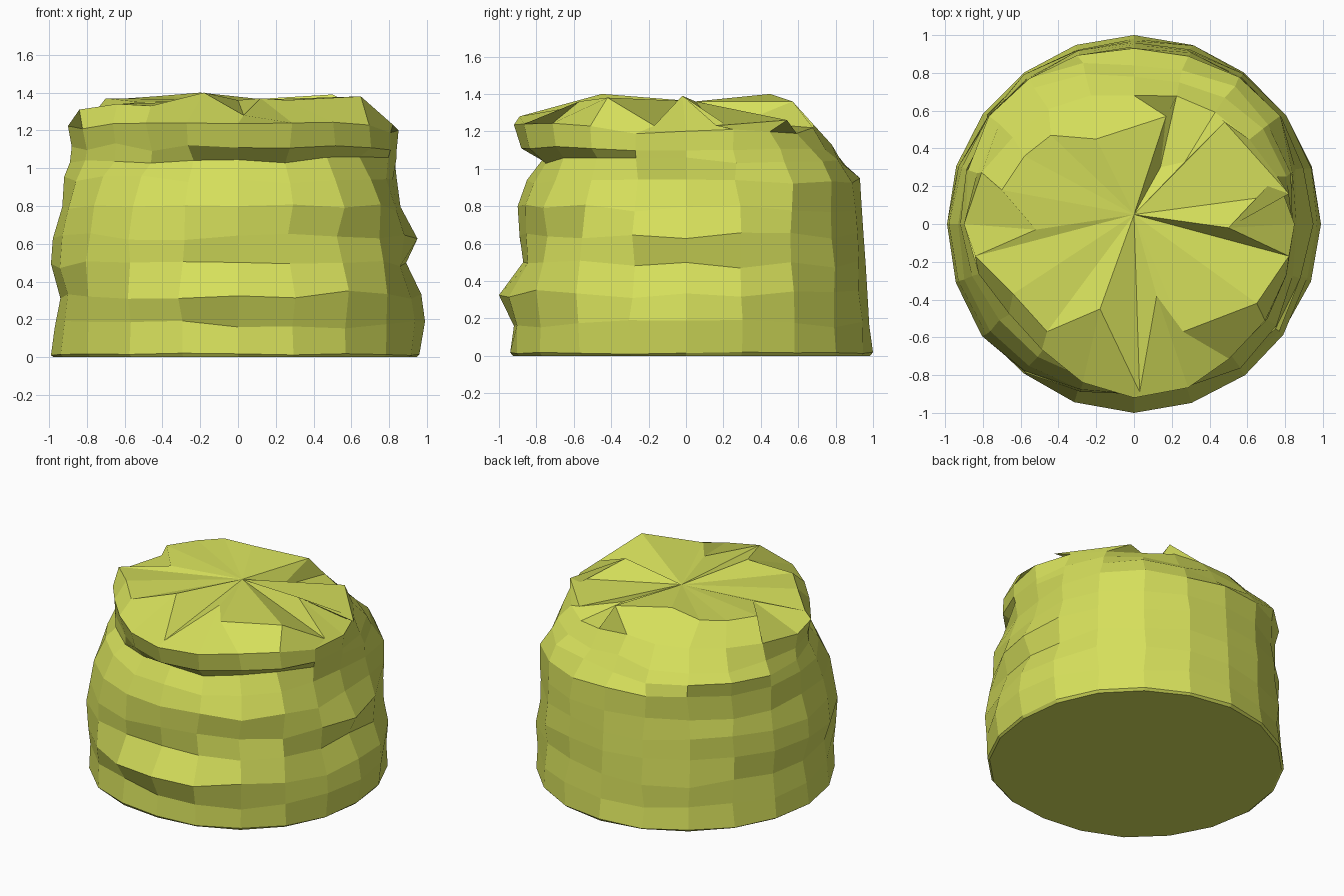
import bpy, bmesh, math, random

random.seed(11)
SIDES = 20

mat = bpy.data.materials.new("yellow green")
mat.diffuse_color = (0.67, 0.74, 0.105, 1)

# Ring heights and, for each, radii at right, back right, back, back left,
# left, front left, front, front right (45 degree steps)
RINGS = [
    (0.015, (0.96, 0.99, 1.00, 0.99, 0.99, 0.98, 0.94, 0.97)),
    (0.17, (0.99, 0.99, 0.98, 0.98, 0.97, 0.98, 0.92, 0.98)),
    (0.33, (0.97, 0.98, 0.97, 0.97, 0.94, 0.99, 1.00, 0.98)),
    (0.49, (0.89, 0.97, 0.96, 0.95, 0.99, 0.99, 0.87, 0.96)),
    (0.64, (0.95, 0.96, 0.95, 0.95, 0.98, 0.98, 0.89, 0.92)),
    (0.79, (0.86, 0.97, 0.94, 0.92, 0.93, 0.94, 0.90, 0.94)),
    (0.94, (0.82, 0.97, 0.93, 0.94, 0.92, 0.86, 0.85, 0.87)),
    (1.04, (0.84, 0.90, 0.84, 0.97, 0.89, 0.80, 0.77, 0.80)),
    (1.11, (0.84, 0.84, 0.78, 0.90, 0.88, 0.79, 0.88, 0.88)),
    (1.23, (0.85, 0.74, 0.68, 0.77, 0.90, 0.80, 0.92, 0.86)),
]
# Height change of the uppermost ring by the same directions
TOP_SHIFT = (-0.03, -0.05, -0.01, -0.02, 0.0, 0.0, 0.01, -0.01)

# Crumpled top: peaks, dips and the flap over the notch, anticlockwise from right
CREST = [
    (0.50, -0.02, 1.39), (0.82, 0.16, 1.23), (0.48, 0.54, 1.26), (0.27, 0.33, 1.27),
    (0.14, 0.30, 1.25), (0.17, 0.57, 1.36), (-0.20, 0.45, 1.40), (-0.44, 0.47, 1.38),
    (-0.58, 0.36, 1.37), (-0.70, 0.18, 1.37), (-0.52, -0.03, 1.35), (-0.84, -0.17, 1.31),
    (-0.64, -0.37, 1.34), (-0.46, -0.57, 1.33), (-0.18, -0.45, 1.40), (0.03, -0.89, 1.28),
    (0.12, -0.38, 1.37), (0.26, -0.57, 1.36), (0.65, -0.42, 1.38), (0.82, -0.17, 1.23),
]


def around(values, a):
    """Smooth value for angle a from eight direction values."""
    t = (a / (math.pi / 4)) % 8
    i = int(t)
    f = t - i
    f = f * f * (3 - 2 * f)
    return values[i] * (1 - f) + values[(i + 1) % 8] * f


# Lumpy side rings
bm = bmesh.new()
rows = []
for n, (z, radii) in enumerate(RINGS):
    row = []
    for k in range(SIDES):
        a = 2 * math.pi * k / SIDES
        wob = 0.0 if n == 0 else 0.014
        r = around(radii, a)
        if k % 5:
            r = min(r + random.uniform(-wob, wob), 1.0)
        h = z + random.uniform(-1, 1) * (0.006 if n == 0 else 0.022)
        if n == len(RINGS) - 1:
            h += around(TOP_SHIFT, a)
        if k % 5:
            a += random.uniform(-wob, wob)
        row.append(bm.verts.new((r * math.cos(a), r * math.sin(a), h)))
    rows.append(row)
rows.append([bm.verts.new(p) for p in CREST])

# Flat base standing on the ground
base = [bm.verts.new((v.co.x * 0.985, v.co.y * 0.985, 0)) for v in rows[0]]
rows.insert(0, base)
bm.faces.new(base[::-1])

# Sides and top fan
for lo, hi in zip(rows, rows[1:]):
    for k in range(SIDES):
        j = (k + 1) % SIDES
        bm.faces.new((lo[k], lo[j], hi[j], hi[k]))
apex = bm.verts.new((0, 0.05, 1.36))
for k in range(SIDES):
    bm.faces.new((rows[-1][k], rows[-1][(k + 1) % SIDES], apex))

mesh = bpy.data.meshes.new("lumpy_mound")
bm.to_mesh(mesh)
bm.free()
mesh.materials.append(mat)
bpy.context.collection.objects.link(bpy.data.objects.new("lumpy_mound", mesh))
